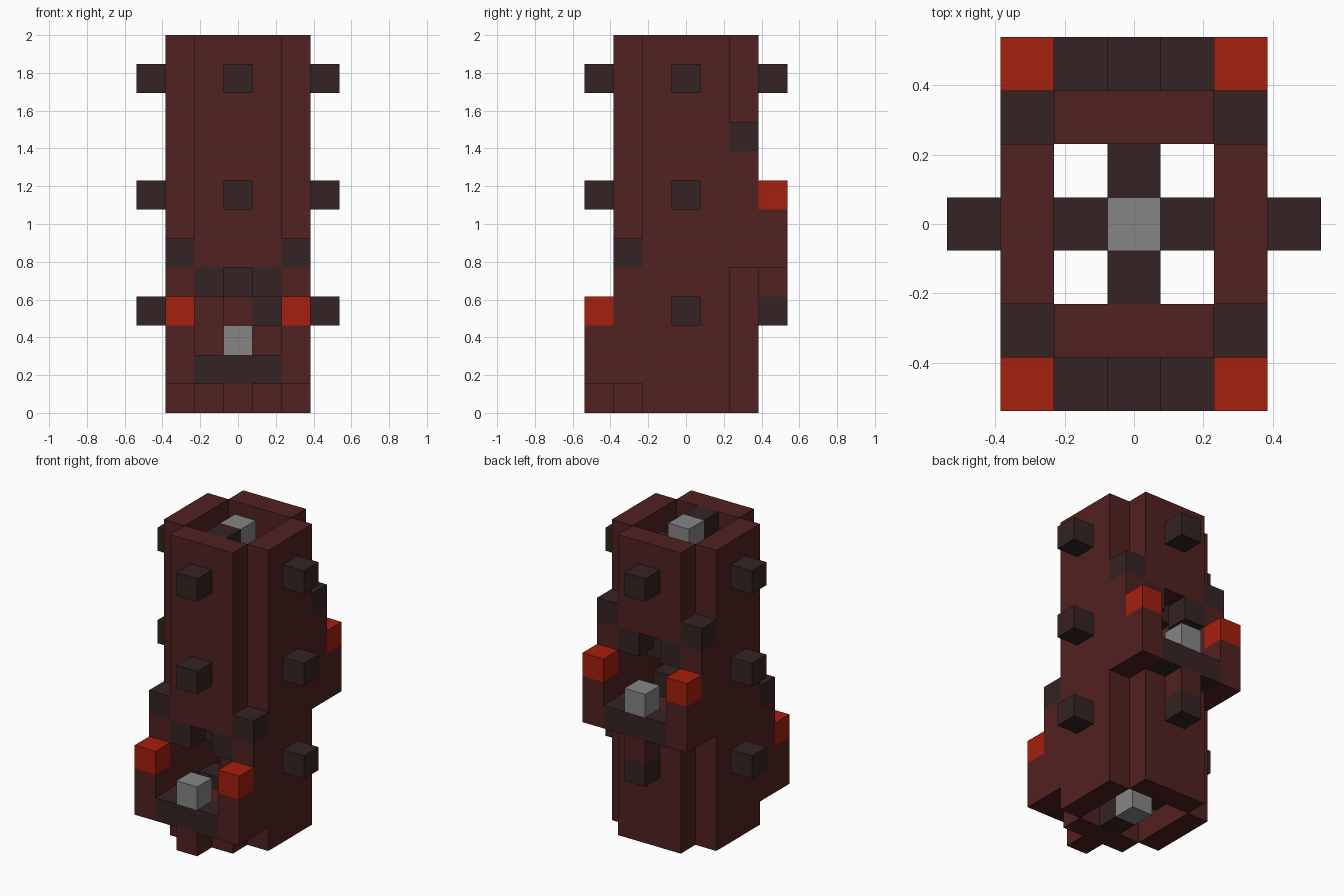
import bpy, bmesh, math
from mathutils import Vector

if "Cube" in bpy.data.objects:
    bpy.data.objects.remove(bpy.data.objects["Cube"], do_unlink=True)

U = 2 / 13  # size of one block


def material(name, rgb):
    m = bpy.data.materials.new(name)
    m.use_nodes = True
    col = (*rgb, 1)
    m.diffuse_color = col
    bsdf = m.node_tree.nodes["Principled BSDF"]
    bsdf.inputs["Base Color"].default_value = col
    bsdf.inputs["Roughness"].default_value = 0.9
    return m


RED = material("dark red brick", (0.083, 0.015, 0.015))
DARK = material("dark brown brick", (0.036, 0.017, 0.017))
FIRE = material("orange red", (0.376, 0.014, 0.004))
GRAY = material("gray", (0.238, 0.238, 0.238))

cells = {}   # block position -> part name
parts = {}   # part name -> material


def fill(part, mat, xs, ys, zs):
    parts[part] = mat
    for x in xs:
        for y in ys:
            for z in zs:
                cells[x, y, z] = part


def clear(xs, ys, zs):
    for x in xs:
        for y in ys:
            for z in zs:
                cells.pop((x, y, z), None)


MID = (-1, 0, 1)
SIDES = (-2, 2)
ALL = range(13)

# Tower shell with open corners
fill("front_wall", RED, MID, [-2], ALL)
fill("back_wall", RED, MID, [2], ALL)
fill("left_wall", RED, [2], MID, ALL)
fill("right_wall", RED, [-2], MID, ALL)

# Balcony with doorway on the front and, four blocks higher, on the back
for label, s, z in (("front", -1, 1), ("back", 1, 5)):
    wall, rim = 2 * s, 3 * s
    clear(MID, [wall], range(z + 1, z + 4))
    fill(label + "_door_arch", DARK, (-1, 1), [wall], [z + 3])
    fill(label + "_corner_posts", RED, SIDES, [wall], range(z, z + 4))
    fill(label + "_post_caps", DARK, SIDES, [wall], [z + 4])
    fill(label + "_balcony_posts", RED, SIDES, [rim], [z, z + 1])
    fill(label + "_balcony_fires", FIRE, SIDES, [rim], [z + 2])
    fill(label + "_balcony_floor", DARK, MID, [rim], [z])
    fill(label + "_balcony_block", GRAY, [0], [rim], [z + 1])
    fill(label + "_balcony_bracket", RED, [0], [rim], [z - 1])

# Pegs on the outer walls
fill("side_pegs", DARK, (-3, 3), [0], (3, 7, 11))
fill("front_pegs", DARK, [0], [-3], (7, 11))
fill("back_pegs", DARK, [0], [3], (3, 11))

# Spiral stair around a central newel
fill("newel", RED, [0], [0], range(1, 12))
fill("newel_ends", GRAY, [0], [0], (0, 12))
TURN = ((0, -1), (-1, 0), (0, 1), (1, 0))
for z in ALL:
    x, y = TURN[z % 4]
    fill("spiral_steps", DARK, [x], [y], [z])


# Turn each part into a mesh of its exposed faces
def build(part, mat):
    bm = bmesh.new()
    for (x, y, z), owner in cells.items():
        if owner != part:
            continue
        centre = Vector((x, y, z + 0.5))
        for axis in range(3):
            for sign in (-1, 1):
                n = Vector((0, 0, 0))
                n[axis] = sign
                if (x + int(n.x), y + int(n.y), z + int(n.z)) in cells:
                    continue
                a = Vector((0, 0, 0))
                a[(axis + 1) % 3] = 1
                b = n.cross(a)
                corners = (-a - b, a - b, a + b, b - a)
                bm.faces.new([bm.verts.new((centre + (n + c) / 2) * U) for c in corners])
    bmesh.ops.remove_doubles(bm, verts=bm.verts, dist=0.001)
    bmesh.ops.dissolve_limit(bm, angle_limit=math.radians(1),
                             verts=bm.verts, edges=bm.edges)
    mesh = bpy.data.meshes.new(part)
    bm.to_mesh(mesh)
    bm.free()
    mesh.materials.append(mat)
    bpy.context.collection.objects.link(bpy.data.objects.new(part, mesh))


for part, mat in parts.items():
    build(part, mat)
